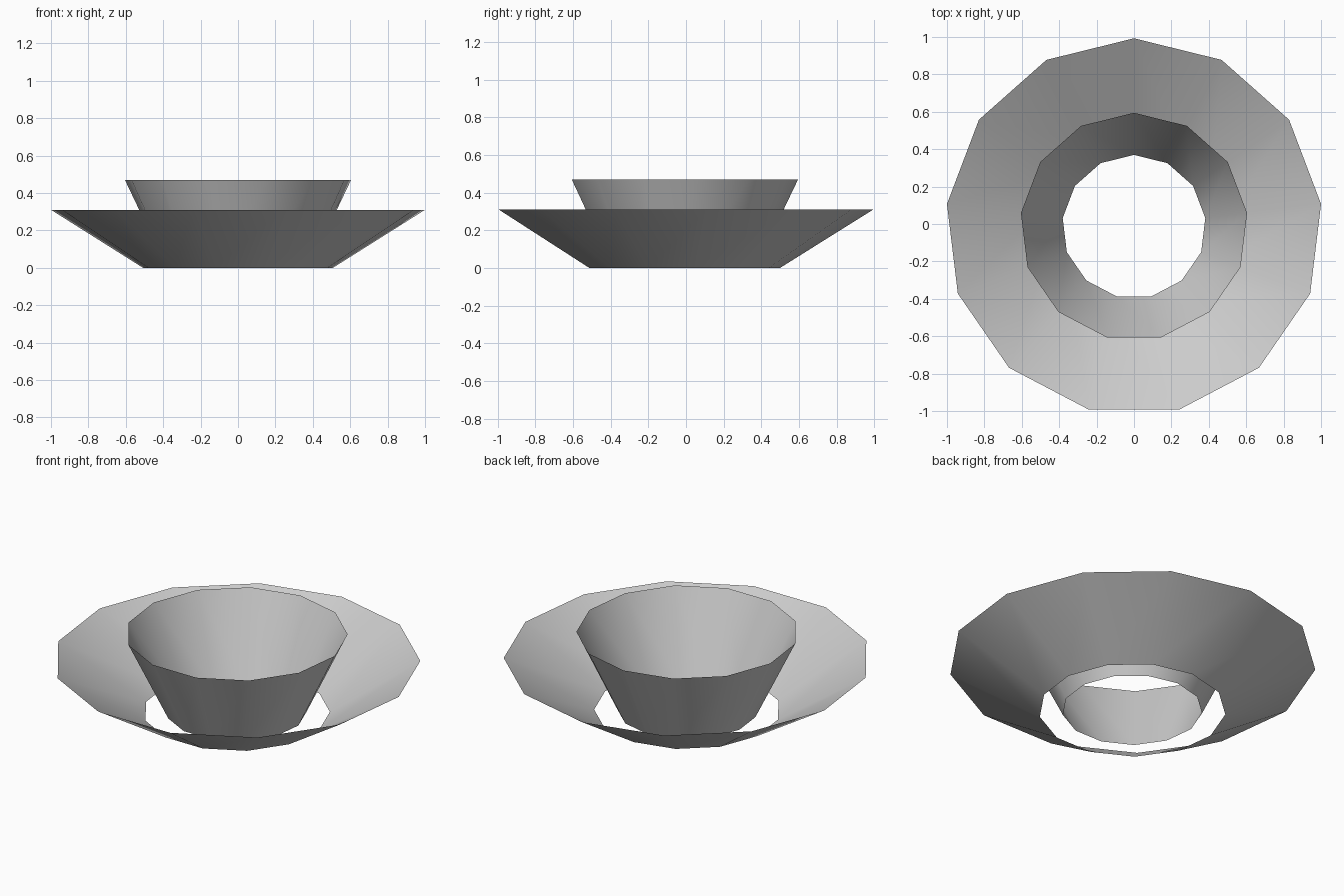
import bpy, bmesh, math

if "Cube" in bpy.data.objects:
    bpy.data.objects.remove(bpy.data.objects["Cube"])

SIDES = 13
OFFSET_Y = -0.0146  # centres the odd-sided rings on y = 0


def open_cone(name, r_bottom, r_top, height):
    """Single-skin flared ring, open at both ends."""
    bm = bmesh.new()
    rings = []
    for r, z in ((r_bottom, 0.0), (r_top, height)):
        ring = []
        for i in range(SIDES):
            a = math.pi / 2 + 2 * math.pi * i / SIDES
            ring.append(bm.verts.new((r * math.cos(a), r * math.sin(a) + OFFSET_Y, z)))
        rings.append(ring)
    low, high = rings
    for i in range(SIDES):
        j = (i + 1) % SIDES
        face = bm.faces.new((low[i], low[j], high[j], high[i]))
        face.smooth = True
    mesh = bpy.data.meshes.new(name)
    bm.to_mesh(mesh)
    bm.free()
    obj = bpy.data.objects.new(name, mesh)
    bpy.context.collection.objects.link(obj)
    return obj


# Wide shallow outer skirt
open_cone("outer_ring", 0.512, 1.0074, 0.31)
# Taller, narrower inner funnel
open_cone("inner_ring", 0.384, 0.609, 0.47)
